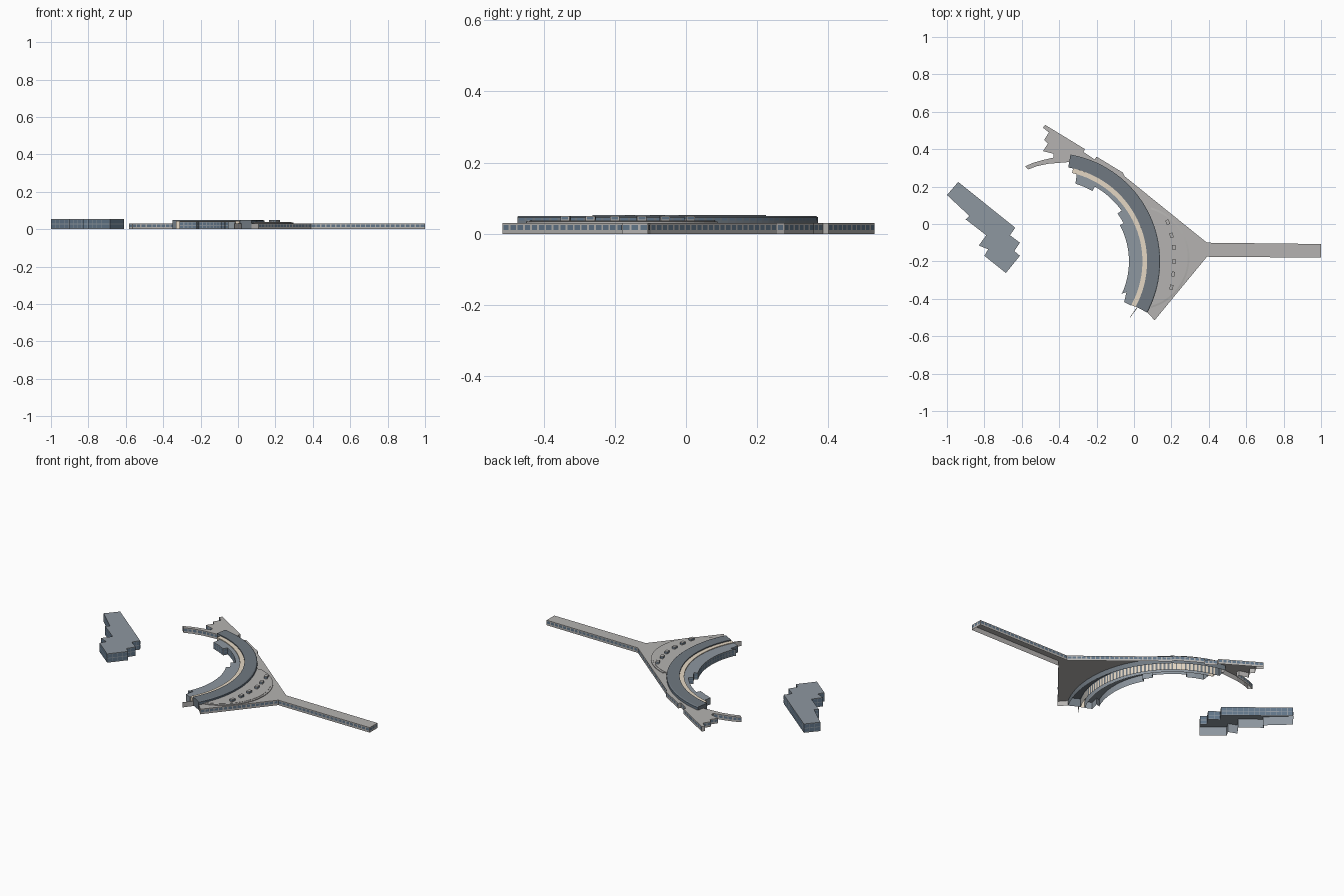
import bpy, math
from mathutils import Vector

if "Cube" in bpy.data.objects:
    bpy.data.objects.remove(bpy.data.objects["Cube"])

C = (-0.44, -0.20)          # centre of the curved hall
FAN = (0.019, -0.18)        # centre of the fan roof


def material(name, rgb):
    m = bpy.data.materials.new(name)
    m.diffuse_color = (*rgb, 1)
    m.use_nodes = True
    m.node_tree.nodes["Principled BSDF"].inputs["Base Color"].default_value = m.diffuse_color
    return m


GREY = material("pale_roof", (0.46, 0.45, 0.44))
DARK = material("dark_metal", (0.16, 0.19, 0.22))
SLATE = material("slate_roof", (0.27, 0.31, 0.35))
BEIGE = material("beige_strip", (0.78, 0.68, 0.55))
GLASS = material("glass", (0.12, 0.18, 0.25))


def make(name, verts, faces, mat):
    me = bpy.data.meshes.new(name)
    me.from_pydata(verts, [], faces)
    me.materials.append(mat)
    ob = bpy.data.objects.new(name, me)
    bpy.context.collection.objects.link(ob)
    return ob


def arc(c, r, a0, a1, n):
    angles = [math.radians(a0 + (a1 - a0) * i / n) for i in range(n + 1)]
    return [(c[0] + r * math.cos(a), c[1] + r * math.sin(a)) for a in angles]


def ccw(pts):
    area = sum(a[0] * b[1] - b[0] * a[1] for a, b in zip(pts, pts[1:] + pts[:1]))
    return pts if area > 0 else pts[::-1]


def shell(name, pts, z0, z1, mat):
    """Walls and a flat roof over an outline, open underneath."""
    pts = ccw(pts)
    n = len(pts)
    verts = [(x, y, z0) for x, y in pts] + [(x, y, z1) for x, y in pts]
    faces = [(i, (i + 1) % n, n + (i + 1) % n, n + i) for i in range(n)]
    return make(name, verts, faces + [tuple(range(n, 2 * n))], mat)


def sweep(name, profile, c, a0, a1, n, mat):
    """Sweep an (r, z) profile round a centre, outer foot to inner foot."""
    k = len(profile)
    verts = []
    for i in range(n + 1):
        a = math.radians(a0 + (a1 - a0) * i / n)
        verts += [(c[0] + r * math.cos(a), c[1] + r * math.sin(a), z) for r, z in profile]
    faces = [(i * k + j, (i + 1) * k + j, (i + 1) * k + j + 1, i * k + j + 1)
             for i in range(n) for j in range(k - 1)]
    faces += [tuple(range(k)), tuple(n * k + j for j in reversed(range(k)))]
    return make(name, verts, faces, mat)


def panes(name, path, rows, pitch=0.026, fill=0.74, shortest=0.02):
    """Rows of window panes just outside a counter-clockwise wall path."""
    verts, faces = [], []
    for p, q in zip(path, path[1:]):
        p, q = Vector(p), Vector(q)
        length = (q - p).length
        if length < shortest:
            continue
        n = max(1, round(length / pitch))
        d = (q - p) / n
        out = Vector((d.y, -d.x)).normalized() * 0.0008
        for i in range(n):
            a = p + d * (i + (1 - fill) / 2) + out
            b = a + d * fill
            for z0, z1 in rows:
                k = len(verts)
                verts += [(*a, z0), (*b, z0), (*b, z1), (*a, z1)]
                faces.append((k, k + 1, k + 2, k + 3))
    return make(name, verts, faces, GLASS)


# Detached block
block = ccw([(-0.94, 0.225), (-0.635, -0.02), (-0.663, -0.06), (-0.61, -0.10),
             (-0.64, -0.145), (-0.61, -0.17), (-0.685, -0.262), (-0.80, -0.17),
             (-0.78, -0.135), (-0.83, -0.115), (-0.79, -0.06), (-0.90, 0.025),
             (-0.88, 0.043), (-1.0, 0.155)])
shell("detached_block", block, 0, 0.053, SLATE)
panes("detached_block_windows", block + block[:1],
      [(0.005, 0.025), (0.029, 0.049)], pitch=0.03, fill=0.9)

# Low terminal base: pier, sloping sides, stepped north-west wing and curved arm
outer = [(0.11, -0.515), (0.39, -0.175), (1.0, -0.18), (1.0, -0.107), (0.39, -0.10),
         (-0.05, 0.255), (-0.06, 0.275), (-0.20, 0.36), (-0.21, 0.345), (-0.27, 0.385),
         (-0.262, 0.40), (-0.475, 0.53), (-0.487, 0.515), (-0.455, 0.49), (-0.48, 0.45),
         (-0.46, 0.43), (-0.487, 0.39), (-0.43, 0.375), (-0.43, 0.355), (-0.487, 0.342),
         (-0.54, 0.327), (-0.583, 0.308), (-0.565, 0.292), (-0.52, 0.309),
         (-0.46, 0.322), (-0.34, 0.332)]
shell("terminal_base", outer + arc(C, 0.579, 80, -28, 40), 0, 0.03, GREY)
panes("base_windows", outer, [(0.011, 0.025)])

# Curved main hall with shouldered roof edge
sweep("main_hall", [(0.58, 0), (0.58, 0.046), (0.574, 0.05), (0.51, 0.05), (0.51, 0)],
      C, -28.2, 80, 44, DARK)
panes("main_hall_windows", arc(C, 0.58, -28, 80, 44), [(0.037, 0.045)], shortest=0.01)

# Beige strip between the two roofs
sweep("beige_strip", [(0.51, 0), (0.51, 0.044), (0.485, 0.044), (0.485, 0)],
      C, -28.6, 77, 44, BEIGE)

# Inner hall with stepped inner edge
inner = [(-0.053, -0.417), (-0.04, -0.364), (-0.07, -0.374)]
for r, a0, a1, n in [(0.413, -24, 28, 18), (0.435, 28, 36, 4),
                     (0.462, 36, 60, 8), (0.435, 60, 73, 2)]:
    inner += arc(C, r, a0, a1, n)
inner_hall = inner + arc(C, 0.486, 74, -29, 40)
shell("inner_hall", inner_hall, 0, 0.04, SLATE)
panes("inner_hall_windows", inner[::-1], [(0.006, 0.018), (0.021, 0.035)], shortest=0.015)

# Thin wall at the south end
shell("end_wall", [(-0.022, -0.497), (-0.020, -0.499), (0.018, -0.449), (0.015, -0.447)],
      0, 0.03, GREY)

# Raised fan roof and its rim
shell("fan_roof", arc(FAN, 0.268, -74, 74, 32) + arc(C, 0.581, 29, -25, 24),
      0.03, 0.037, GREY)
sweep("fan_rim", [(0.278, 0.03), (0.278, 0.034), (0.268, 0.0355), (0.268, 0.03)],
      FAN, -75, 75, 32, GREY)

# Skylight boxes on the fan
for i, (x, y, turn) in enumerate([(0.18, 0.01, 22), (0.20, -0.06, 14), (0.214, -0.125, 6),
                                  (0.214, -0.20, 0), (0.21, -0.268, -7), (0.20, -0.338, -13)]):
    t = math.radians(turn)
    corners = [(x + u * math.cos(t) - v * math.sin(t), y + u * math.sin(t) + v * math.cos(t))
               for u, v in [(-0.009, -0.013), (0.009, -0.013), (0.009, 0.013), (-0.009, 0.013)]]
    shell(f"skylight_{i + 1}", corners, 0.037, 0.05, GREY)
    panes(f"skylight_glass_{i + 1}", corners + corners[:1], [(0.040, 0.047)],
          pitch=0.03, shortest=0.01)
